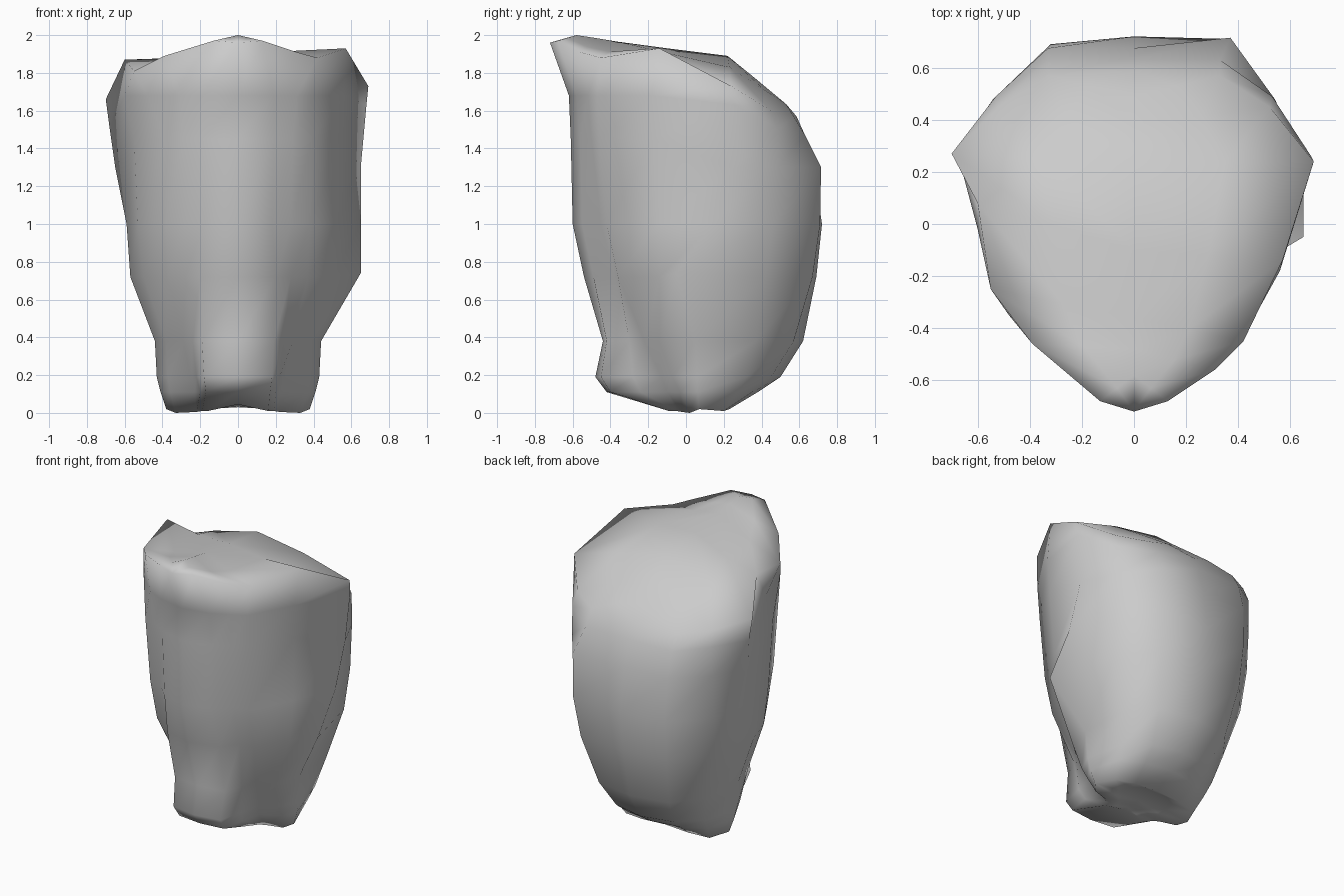
import bpy, bmesh
from mathutils import Vector

if "Cube" in bpy.data.objects:
    bpy.data.objects.remove(bpy.data.objects["Cube"])

# Half cross-sections, front centre -> side -> back centre.
# Each level: z, front y, seven (x, y) side points, back y
LEVELS = [
    (0.11, -.42, [(.17, -.40), (.20, -.24), (.23, -.10), (.36, -.03), (.41, .06), (.35, .27), (.20, .35)], .38),
    (0.19, -.48, [(.18, -.45), (.22, -.28), (.25, -.13), (.37, -.07), (.43, .06), (.37, .32), (.22, .45)], .50),
    (0.38, -.44, [(.19, -.42), (.24, -.30), (.29, -.22), (.38, -.14), (.44, .05), (.42, .37), (.27, .57)], .62),
    (0.72, -.54, [(.20, -.49), (.28, -.38), (.37, -.36), (.50, -.14), (.57, .07), (.52, .42), (.31, .66)], .69),
    (1.00, -.60, [(.18, -.55), (.28, -.45), (.38, -.42), (.53, -.15), (.59, .16), (.54, .46), (.32, .69)], .72),
    (1.45, -.61, [(.19, -.56), (.29, -.50), (.39, -.46), (.55, -.17), (.65, .25), (.54, .48), (.33, .64)], .64),
    (1.68, -.62, [(.19, -.58), (.31, -.52), (.40, -.47), (.56, -.18), (.68, .25), (.53, .48), (.33, .62)], .62),
]
BOTTOM = [(0, -.10, .045), (.16, -.09, .01), (.19, -.05, .01), (.22, -.02, .005), (.33, .02, 0),
          (.38, .07, .02), (.32, .20, .01), (.18, .23, .02), (0, .23, .03)]
RIM = [(0, -.72, 1.96), (.13, -.68, 1.97), (.31, -.56, 1.91), (.42, -.45, 1.88), (.57, -.14, 1.93),
       (.69, .24, 1.73), (.52, .45, 1.60), (.33, .57, 1.57), (0, .585, 1.57)]
COLS = len(RIM)

# Small uneven spots: (level, column, side) -> offset
TWEAKS = {(4, 5, 1): (.08, -.12, .02), (5, 5, 1): (.06, -.02, 0),
          (4, 7, 1): (.03, .01, 0), (5, 7, 1): (.05, .02, 0), (6, 7, 1): (.04, .04, 0),
          # left side of the rim: peak sits further back, corner is lower
          (8, 2, -1): (-.08, .10, -.02), (8, 3, -1): (-.13, .20, -.07),
          (8, 4, -1): (-.03, .22, -.06), (8, 5, -1): (-.01, .03, -.07),
          (7, 3, -1): (-.08, .12, 0), (7, 4, -1): (-.04, .16, 0), (7, 5, -1): (0, .02, -.12)}

half_section = lambda z, front, side, back: (
    [(0, front, z)] + [(x, y, z) for x, y in side] + [(0, back, z)])
sections = [BOTTOM] + [half_section(*lv) for lv in LEVELS] + [RIM]

# The rear of the upper rows follows the sloping rim in an arc
for col in range(5, COLS):
    x, y, z = RIM[col]
    lx, ly, _ = sections[7][col]
    sections[7][col] = (lx, ly + .01, min(1.68, z - .10))
    ux, uy, _ = sections[6][col]
    sections[6][col] = (ux, uy + (.035 if col > 6 else 0), 1.30)

bm = bmesh.new()


def make_ring(k, half):
    def vert(c, side):
        p = Vector(half[c])
        p.x *= side
        return bm.verts.new(p + Vector(TWEAKS.get((k, c, side), (0, 0, 0))))
    return ([vert(c, 1) for c in range(COLS)] +
            [vert(c, -1) for c in range(COLS - 2, 0, -1)])


rings = [make_ring(k, h) for k, h in enumerate(sections)]
n = len(rings[0])

# Side walls
for low, high in zip(rings, rings[1:]):
    for i in range(n):
        j = (i + 1) % n
        bm.faces.new((low[i], low[j], high[j], high[i]))


def cap(ring, spine_pts, lifts):
    """Close a ring with a midline spine and one raised row on each side."""
    spine = [ring[0]] + [bm.verts.new((0, y, z)) for y, z in spine_pts] + [ring[COLS - 1]]
    for side in (1, -1):
        edge = [ring[(side * c) % n] for c in range(COLS)]
        mid = [spine[0]]
        for c in range(1, COLS - 1):
            p = (spine[c].co + edge[c].co) / 2
            p.z += lifts[c - 1]
            mid.append(bm.verts.new(p))
        mid.append(spine[-1])
        for a, b in ((spine, mid), (mid, edge)):
            for c in range(COLS - 1):
                quad = [a[c], a[c + 1], b[c + 1], b[c]]
                bm.faces.new(list(dict.fromkeys(quad)))


# Domed top and shallow arched underside
cap(rings[-1], [(-.58, 2.0), (-.48, 1.985), (-.36, 1.965), (-.1, 1.93),
                (.22, 1.89), (.38, 1.76), (.49, 1.66)],
    [0, -.01, -.01, -.02, .02, .03, .02])
cap(rings[0], [(-.07, .05), (-.04, .05), (0, .05), (.04, .05), (.09, .05), (.15, .045), (.2, .04)],
    [0] * 7)

bmesh.ops.recalc_face_normals(bm, faces=bm.faces)
mesh = bpy.data.meshes.new("rock_body")
bm.to_mesh(mesh)
bm.free()
body = bpy.data.objects.new("rock_body", mesh)
bpy.context.collection.objects.link(body)

# Smooth shading with only the sharpest creases kept
bpy.context.view_layer.objects.active = body
body.select_set(True)
bpy.ops.object.shade_smooth_by_angle(angle=1.8)
